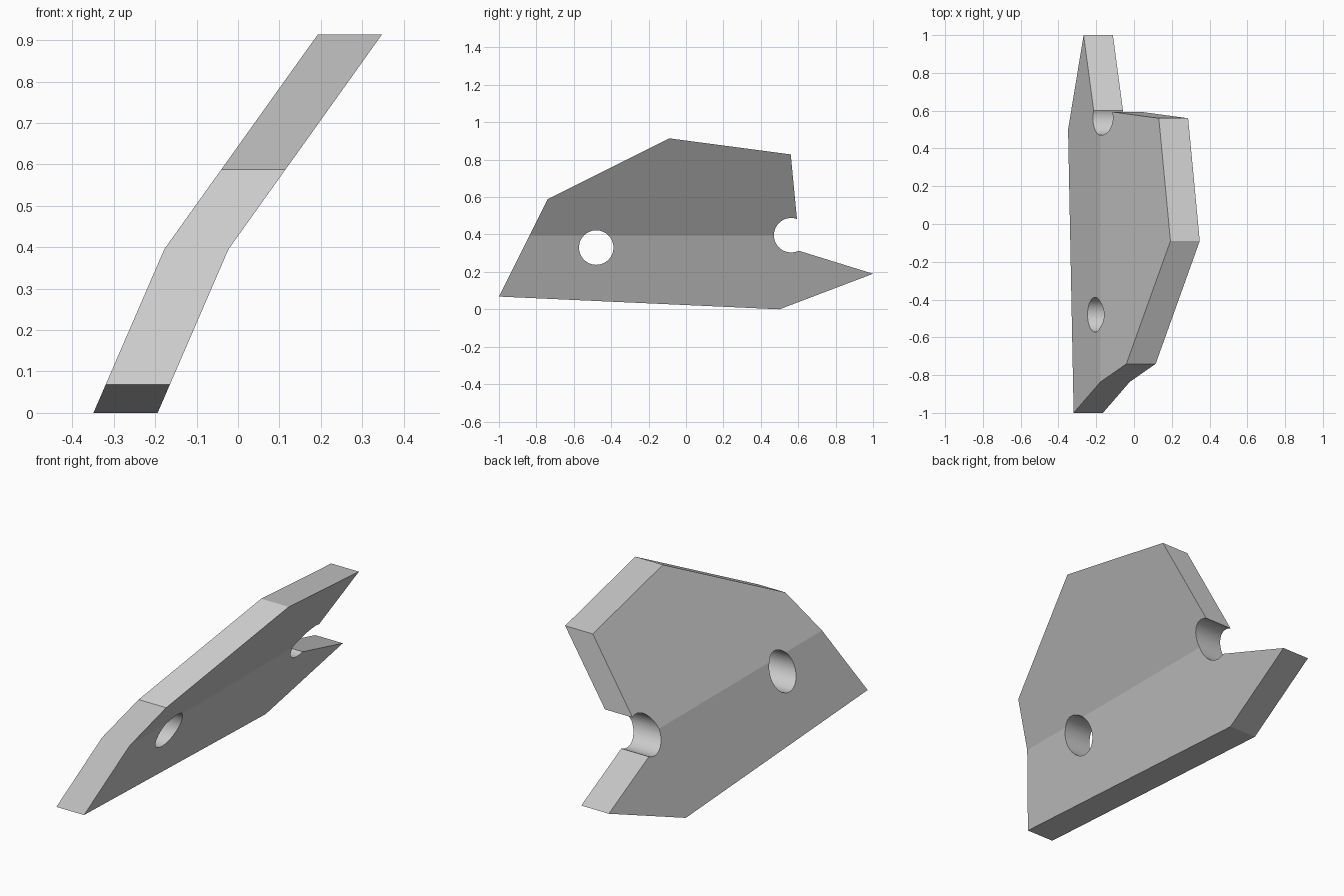
import bpy, bmesh, math
from mathutils import Vector

cube = bpy.data.objects.get("Cube")
if cube:
    bpy.data.objects.remove(cube, do_unlink=True)

THICK = 0.155
BEND_Z = 0.395
TOP_Z = 0.914
HOLE_R = 0.092
HOLES = {"round_hole": (-0.48, 0.33), "edge_notch": (0.562, 0.396)}
OUTLINE = [(-1, 0.068), (0.5, 0), (1, 0.19), (0.6, 0.314), (0.57, BEND_Z),
           (0.595, 0.465), (0.56, 0.828), (-0.09, TOP_Z), (-0.74, 0.588)]

grey = bpy.data.materials.new("light grey")
grey.use_nodes = True
grey.diffuse_color = (0.6, 0.6, 0.6, 1)
grey.node_tree.nodes["Principled BSDF"].inputs["Base Color"].default_value = (0.6, 0.6, 0.6, 1)


def lean(z):
    """Sideways position of the plate's right face at height z."""
    if z < BEND_Z:
        return -0.349 + 0.171 * z / BEND_Z
    return -0.178 + 0.371 * (z - BEND_Z) / (TOP_Z - BEND_Z)


# Bent plate: extruded side outline, split at the bend and leaned sideways
bm = bmesh.new()
face = bm.faces.new([bm.verts.new((0, y, z)) for y, z in OUTLINE])
bmesh.ops.bisect_plane(bm, geom=bm.verts[:] + bm.edges[:] + bm.faces[:],
                       plane_co=(0, 0, BEND_Z), plane_no=(0, 0, 1))
ext = bmesh.ops.extrude_face_region(bm, geom=bm.faces[:])
new_verts = [g for g in ext["geom"] if isinstance(g, bmesh.types.BMVert)]
bmesh.ops.translate(bm, verts=new_verts, vec=Vector((THICK, 0, 0)))
for v in bm.verts:
    v.co.x += lean(v.co.z)
bmesh.ops.recalc_face_normals(bm, faces=bm.faces[:])
mesh = bpy.data.meshes.new("bent_plate")
bm.to_mesh(mesh)
bm.free()
mesh.materials.append(grey)
plate = bpy.data.objects.new("bent_plate", mesh)
bpy.context.collection.objects.link(plate)

# Round hole and edge notch, drilled straight across
for name, (y, z) in HOLES.items():
    bpy.ops.mesh.primitive_cylinder_add(vertices=64, radius=HOLE_R, depth=2,
                                        location=(0, y, z), rotation=(0, math.pi / 2, 0))
    cutter = bpy.context.object
    cutter.name = name + "_cutter"
    cutter.hide_render = True
    cutter.data.materials.append(grey)
    cut = plate.modifiers.new(name, 'BOOLEAN')
    cut.operation = 'DIFFERENCE'
    cut.solver = 'EXACT'
    cut.object = cutter
    bpy.context.view_layer.objects.active = plate
    bpy.ops.object.modifier_apply(modifier=cut.name)
    bpy.data.objects.remove(cutter, do_unlink=True)

# Smooth hole walls, crisp bend and edges
bpy.ops.object.select_all(action='DESELECT')
plate.select_set(True)
bpy.context.view_layer.objects.active = plate
bpy.ops.object.shade_smooth_by_angle(angle=math.radians(9))
